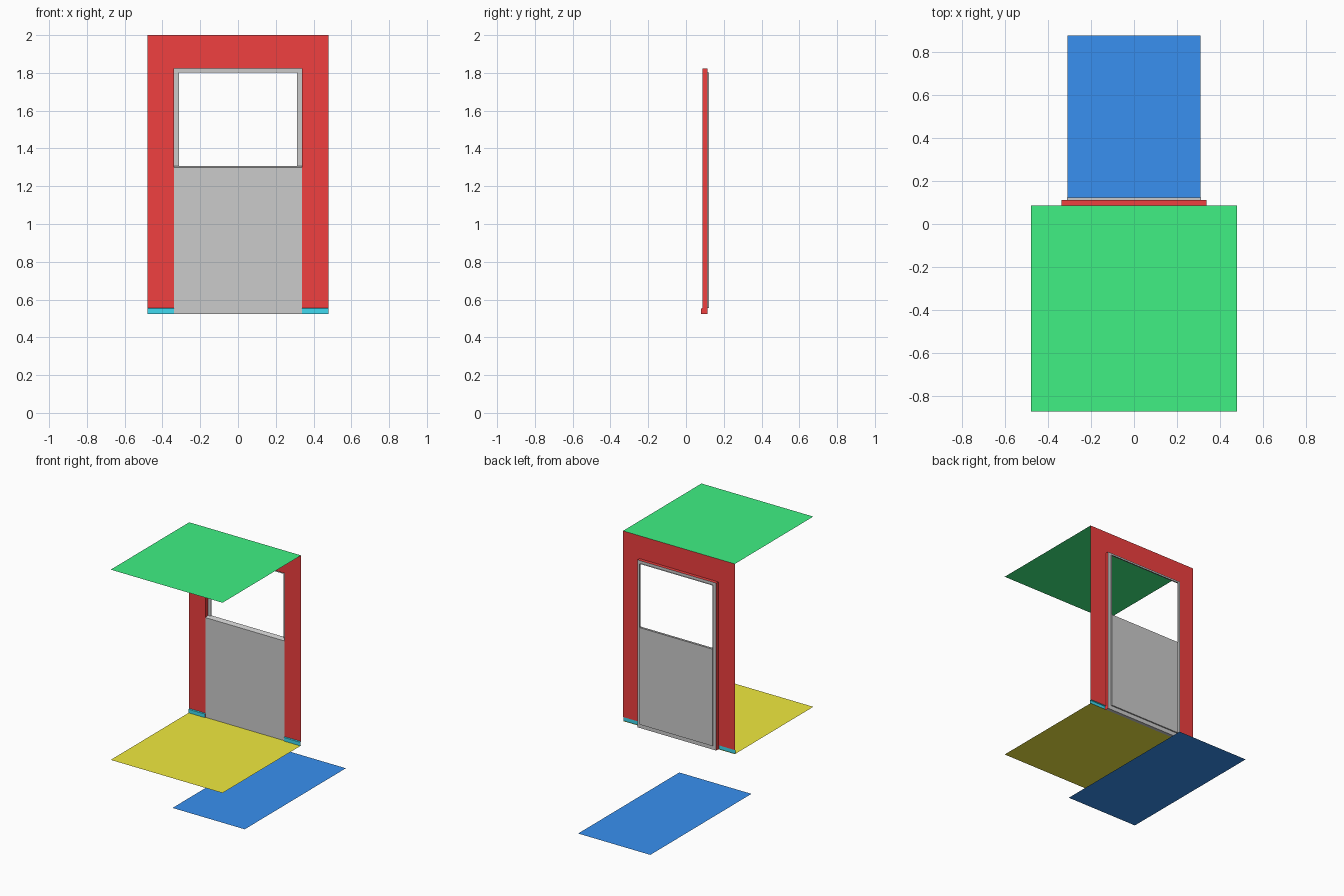
import bpy, bmesh

if "Cube" in bpy.data.objects:
    bpy.data.objects.remove(bpy.data.objects["Cube"])

# Key depths (y) and heights (z)
FLOOR, TOP = 0.524, 2.0
Y_WALL, Y_SKIRT, Y_FRAME, Y_BACK = 0.087, 0.080, 0.113, 0.123
OPEN_X, OPEN_Z = 0.338, 1.823          # doorway opening
IN_X, IN_Z0, IN_Z1 = 0.312, 0.556, 1.802  # inner frame edge
WALL_X, SKIRT_Z, SILL_Z = 0.48, 0.556, 1.298


def material(name, rgb):
    m = bpy.data.materials.new(name)
    m.diffuse_color = (*rgb, 1)
    m.use_nodes = True
    m.node_tree.nodes["Principled BSDF"].inputs["Base Color"].default_value = m.diffuse_color
    return m


RED = material("red", (0.87, 0.05, 0.05))
GREEN = material("green", (0.05, 0.87, 0.23))
BLUE = material("blue", (0.04, 0.28, 0.87))
YELLOW = material("yellow", (0.87, 0.82, 0.05))
CYAN = material("cyan", (0.05, 0.70, 0.87))


def build(name, quads, mat=None, mirror=False):
    """Object from a list of corner loops, optionally mirrored in x."""
    bm = bmesh.new()
    for q in quads:
        bm.faces.new([bm.verts.new(p) for p in q])
    bmesh.ops.remove_doubles(bm, verts=bm.verts, dist=1e-5)
    me = bpy.data.meshes.new(name)
    bm.to_mesh(me)
    bm.free()
    ob = bpy.data.objects.new(name, me)
    bpy.context.collection.objects.link(ob)
    if mat:
        me.materials.append(mat)
    if mirror:
        ob.modifiers.new("mirror", "MIRROR").merge_threshold = 1e-4
    return ob


def flat(x, y0, y1, z):
    """Horizontal rectangle centred on x = 0."""
    return [(-x, y0, z), (x, y0, z), (x, y1, z), (-x, y1, z)]


def front(x0, x1, z0, z1, y):
    """Vertical rectangle facing -y."""
    return [(x0, y, z0), (x1, y, z0), (x1, y, z1), (x0, y, z1)]


def loop(x, z0, z1, y):
    return front(-x, x, z0, z1, y)


def bridge(a, b):
    """Quads joining two matching closed loops."""
    return [[a[i], a[(i + 1) % 4], b[(i + 1) % 4], b[i]] for i in range(4)]


# Horizontal sheets
build("ceiling", [flat(WALL_X, -0.875, Y_WALL, TOP)], GREEN)
build("upper_floor", [flat(WALL_X, -0.875, Y_WALL, FLOOR)], YELLOW)
build("lower_floor", [flat(0.31, -0.36, 0.88, 0)], BLUE)

# Thin wall around the doorway
build("wall", [
    front(OPEN_X, WALL_X, SKIRT_Z, OPEN_Z, Y_WALL),
    front(OPEN_X, WALL_X, OPEN_Z, TOP, Y_WALL),
    front(0, OPEN_X, OPEN_Z, TOP, Y_WALL)], RED, mirror=True)

# Red lining of the opening, its foot reaching out to the skirting
build("door_jamb", [
    [(OPEN_X, Y_WALL, SKIRT_Z), (OPEN_X, Y_FRAME, SKIRT_Z),
     (OPEN_X, Y_FRAME, OPEN_Z), (OPEN_X, Y_WALL, OPEN_Z)],
    [(OPEN_X, Y_SKIRT, FLOOR), (OPEN_X, Y_FRAME, FLOOR), (OPEN_X, Y_FRAME, SKIRT_Z),
     (OPEN_X, Y_WALL, SKIRT_Z), (OPEN_X, Y_SKIRT, SKIRT_Z - 0.004)],
    [(0, Y_WALL, OPEN_Z), (OPEN_X, Y_WALL, OPEN_Z),
     (OPEN_X, Y_FRAME, OPEN_Z), (0, Y_FRAME, OPEN_Z)]], RED, mirror=True)

# Skirting strip with a small sloping top
zs = SKIRT_Z - 0.004
build("skirting", [
    front(OPEN_X, WALL_X, FLOOR, zs, Y_SKIRT),
    [(OPEN_X, Y_SKIRT, zs), (WALL_X, Y_SKIRT, zs),
     (WALL_X, Y_WALL, SKIRT_Z), (OPEN_X, Y_WALL, SKIRT_Z)]], CYAN, mirror=True)

# Grey stepped frame behind the opening
outer = loop(OPEN_X, FLOOR, OPEN_Z, Y_FRAME)
inner = loop(IN_X, IN_Z0, IN_Z1, Y_FRAME)
back = loop(IN_X, IN_Z0, IN_Z1, Y_BACK)
build("window_frame", bridge(outer, inner) + bridge(inner, back))

# Lower panel: front sheet, sloping sill and back sheet
s1, s2 = SILL_Z + 0.008, SILL_Z + 0.010
build("lower_panel", [
    loop(OPEN_X, FLOOR, SILL_Z, Y_WALL),
    [(-OPEN_X, Y_WALL, SILL_Z), (OPEN_X, Y_WALL, SILL_Z),
     (OPEN_X, Y_FRAME, s1), (-OPEN_X, Y_FRAME, s1)],
    [(-IN_X, Y_FRAME, s1), (IN_X, Y_FRAME, s1),
     (IN_X, Y_BACK, s2), (-IN_X, Y_BACK, s2)],
    loop(IN_X, IN_Z0, s2, Y_BACK),
    flat(OPEN_X, Y_WALL, Y_FRAME, FLOOR)])
